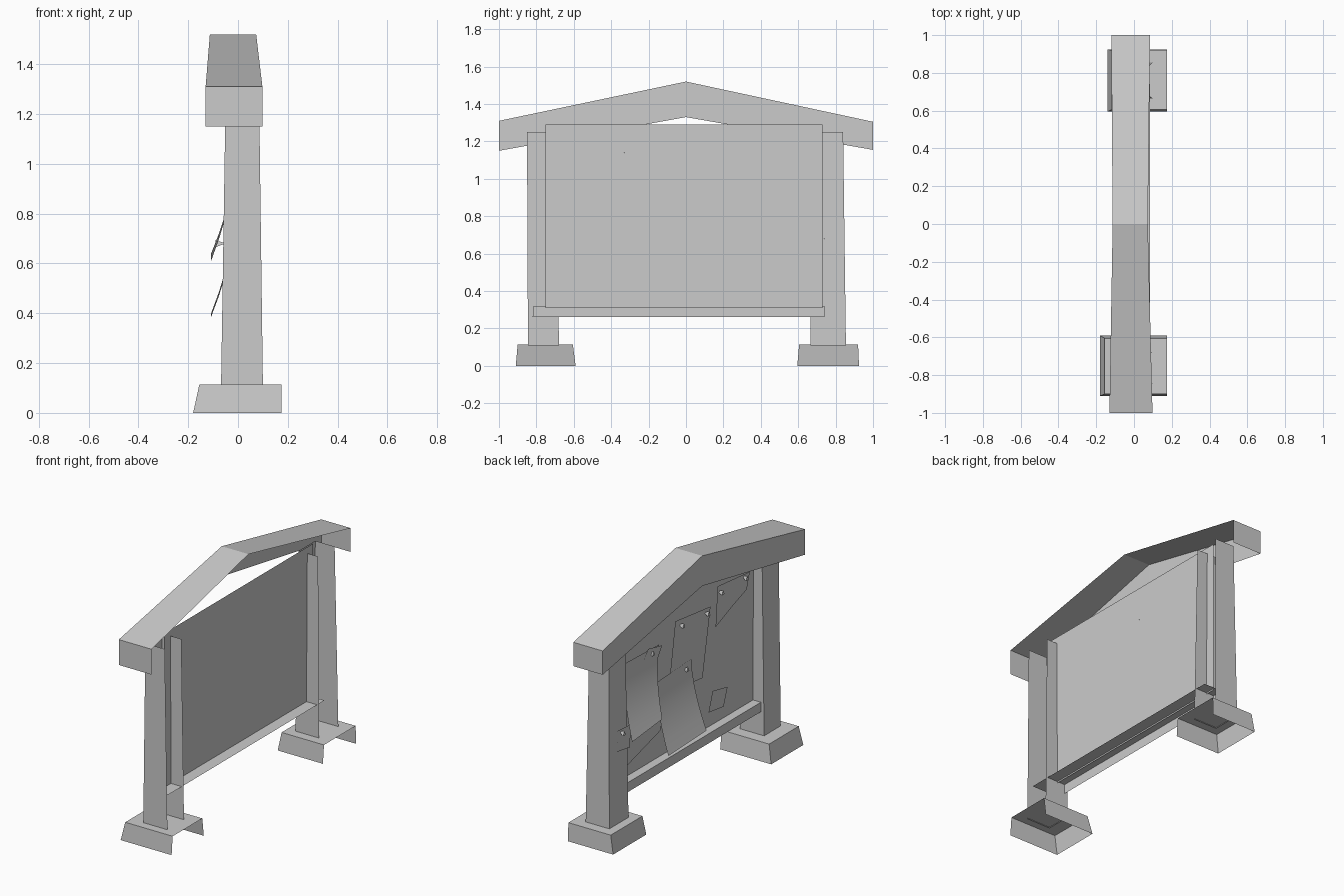
import bpy, bmesh
from mathutils import Vector

cube = bpy.data.objects.get("Cube")
if cube:
    bpy.data.objects.remove(cube)

grey = bpy.data.materials.new("plain_grey")
grey.use_nodes = True
colour = (0.6, 0.6, 0.6, 1)
grey.diffuse_color = colour
grey.node_tree.nodes["Principled BSDF"].inputs["Base Color"].default_value = colour


def make(name, verts, faces, smooth=False):
    mesh = bpy.data.meshes.new(name)
    mesh.from_pydata(verts, [], faces)
    mesh.materials.append(grey)
    for p in mesh.polygons:
        p.use_smooth = smooth
    obj = bpy.data.objects.new(name, mesh)
    bpy.context.collection.objects.link(obj)
    return obj


SIDES = {"front": (0, 1, 5, 4), "back": (2, 3, 7, 6), "board_side": (3, 0, 4, 7),
         "open_side": (1, 2, 6, 5), "top": (4, 5, 6, 7), "bottom": (3, 2, 1, 0)}


def open_box(name, low, high, z0, z1, keep):
    """Tapered box from two (x0, x1, y0, y1) rectangles, with only the kept faces."""
    verts = []
    for (x0, x1, y0, y1), z in ((low, z0), (high, z1)):
        verts += [(x0, y0, z), (x1, y0, z), (x1, y1, z), (x0, y1, z)]
    return make(name, verts, [SIDES[k] for k in keep])


# Stone feet, open underneath and on the rear
shell = ("front", "back", "board_side", "top")
open_box("right_foot", (-.18, .175, -.91, -.59), (-.155, .175, -.90, -.605), 0, .115, shell)
open_box("left_foot", (-.14, .175, .595, .925), (-.12, .175, .605, .92), 0, .115, shell)

# Tapered posts with no rear face
walls = ("front", "back", "board_side")
open_box("right_post", (-.068, .1, -.845, -.68), (-.05, .085, -.85, -.685), .11, 1.25, walls)
open_box("left_post", (-.065, .1, .665, .855), (-.05, .085, .675, .84), .11, 1.25, walls)

# Notice panel, narrow edge trim and bottom ledge
make("notice_panel", [(.01, -.75, .31), (.01, .73, .31), (.01, .73, 1.29), (.01, -.75, 1.29)],
     [(3, 2, 1, 0)])
open_box("bottom_ledge", (-.045, .085, -.82, .74), (-.045, .085, -.815, .74), .26, .32,
         ("board_side", "top"))

# Gabled cap beam: top, board side and ends
stations = [(-1, -.13, .098, 1.15, 1.31), (0, -.113, .073, 1.33, 1.52), (1, -.12, .085, 1.155, 1.305)]
verts, faces = [], []
for y, x0, x1, z0, z1 in stations:
    verts += [(x0, y, z0), (x0, y, z1), (x1, y, z1), (x1, y, z0)]
for i in (0, 4):
    faces += [(i, i + 1, i + 5, i + 4), (i + 1, i + 2, i + 6, i + 5)]
faces += [(3, 2, 1, 0), (8, 9, 10, 11)]
make("gable_cap", verts, faces)


# Flat notices, outlined in (y, z)
def notice(name, x, outline):
    make(name, [(x, y, z) for y, z in outline], [tuple(range(len(outline)))])


notice("long_notice", -.003, [(.11, 1.12), (-.24, 1.08), (-.16, .66), (.18, .70)])
notice("torn_notice", -.003, [(-.31, 1.18), (-.63, 1.15), (-.60, 1.05), (-.46, 1.0), (-.29, .93)])
notice("lower_notice", -.001, [(.62, .85), (.25, .60), (.25, .49), (.60, .39)])
notice("small_notice", -.016, [(.40, 1.06), (.26, 1.03), (.36, .88), (.47, .97)])
notice("corner_notice", -.003, [(-.26, .54), (-.41, .51), (-.37, .40), (-.22, .42)])
notice("post_notice", -.064, [(.77, .70), (.64, .69), (.65, .55), (.78, .57)])


# Curled sheets, bending away from the panel towards the bottom
def curled(name, tl, tr, br, bl, curl, rows=5):
    verts, faces = [], []
    for i in range(rows + 1):
        t = i / rows
        for a, b in ((tl, bl), (tr, br)):
            p = Vector(a).lerp(Vector(b), t)
            verts.append((-.008 - curl * t ** 1.7, p.x, p.y))
    for i in range(rows):
        k = 2 * i
        faces.append((k, k + 2, k + 3, k + 1))
    make(name, verts, faces, True)


curled("curled_notice", (.30, .81), (-.04, .83), (-.05, .40), (.33, .385), .10)
curled("curled_side_notice", (.62, 1.05), (.28, 1.04), (.39, .64), (.69, .61), .10)

# Pins: small cones with the point through the panel
pins = [(-.57, 1.14), (-.33, 1.14), (-.19, 1.06), (.06, 1.08), (.36, 1.02), (.02, .79), (.74, .68)]
for n, (y, z) in enumerate(pins):
    x = -.05 if y > .7 else .012
    r = .014
    head = [(x - .04, y - r, z - r), (x - .04, y + r, z - r), (x - .04, y, z + r), (x, y, z)]
    make(f"pin_{n + 1}", head, [(0, 2, 1), (0, 1, 3), (1, 2, 3), (2, 0, 3)])
